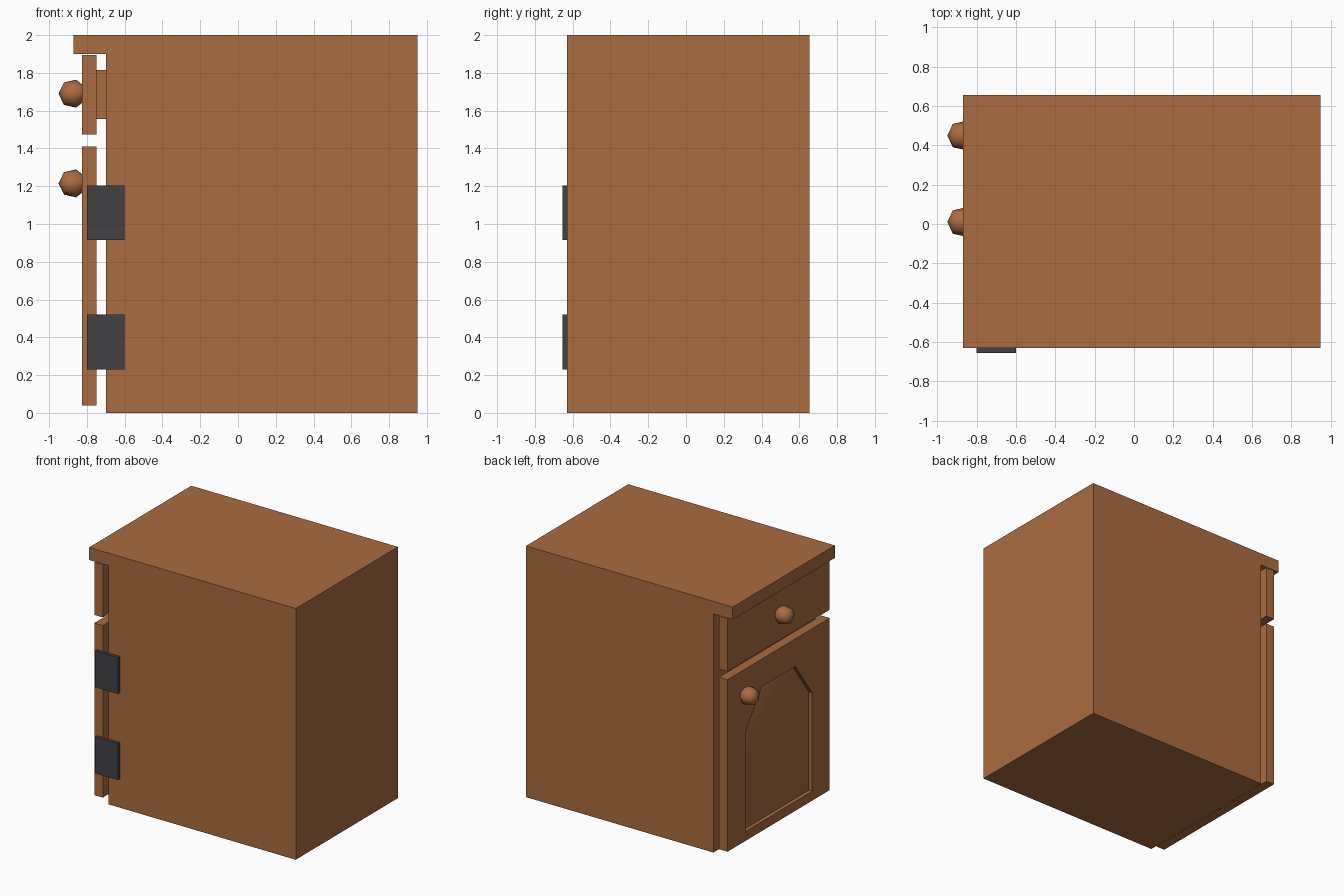
import bpy, bmesh
from math import cos, sin, pi, radians
from mathutils import Vector, Matrix

cube = bpy.data.objects.get("Cube")
if cube:
    bpy.data.objects.remove(cube, do_unlink=True)

BACK, FRONT = 0.655, -0.63          # cabinet sides along y
MID = (BACK + FRONT) / 2
HALF = (BACK - FRONT) / 2


def material(name, rgb):
    mat = bpy.data.materials.new(name)
    mat.use_nodes = True
    mat.diffuse_color = (*rgb, 1)
    mat.node_tree.nodes["Principled BSDF"].inputs["Base Color"].default_value = (*rgb, 1)
    return mat


wood = material("warm wood", (0.402, 0.150, 0.052))
iron = material("dark iron", (0.054, 0.053, 0.060))


def finish(name, bm, mat, smooth_angle=None):
    bmesh.ops.recalc_face_normals(bm, faces=bm.faces)
    mesh = bpy.data.meshes.new(name)
    bm.to_mesh(mesh)
    bm.free()
    mesh.materials.append(mat)
    obj = bpy.data.objects.new(name, mesh)
    bpy.context.collection.objects.link(obj)
    if smooth_angle:
        bpy.ops.object.select_all(action='DESELECT')
        obj.select_set(True)
        bpy.context.view_layer.objects.active = obj
        bpy.ops.object.shade_smooth_by_angle(angle=radians(smooth_angle))
    return obj


def box(name, lo, hi, mat):
    lo, hi = Vector(lo), Vector(hi)
    bm = bmesh.new()
    bmesh.ops.create_cube(bm, size=1)
    bmesh.ops.scale(bm, vec=hi - lo, verts=bm.verts)
    bmesh.ops.translate(bm, vec=(lo + hi) / 2, verts=bm.verts)
    return finish(name, bm, mat)


# Cabinet body with overhanging top, extruded from one profile
bm = bmesh.new()
profile = [(-0.7, 0), (0.95, 0), (0.95, 2), (-0.87, 2), (-0.87, 1.9), (-0.7, 1.9)]
face = bm.faces.new([bm.verts.new((x, FRONT, z)) for x, z in profile])
side = bmesh.ops.extrude_face_region(bm, geom=[face])["geom"]
bmesh.ops.translate(bm, vec=(0, BACK - FRONT, 0),
                    verts=[v for v in side if isinstance(v, bmesh.types.BMVert)])
finish("cabinet_body", bm, wood)

# Drawer front and the drawer box behind it
box("drawer_front", (-0.825, FRONT, 1.475), (-0.75, BACK, 1.895), wood)
box("drawer_box", (-0.75, FRONT + 0.08, 1.555), (-0.70, BACK - 0.08, 1.815), wood)

# Door: stacked six-point loops give slab, recess and raised panel
bm = bmesh.new()


def loop(x, levels):
    pts = [(w, z) for w, z in levels] + [(-w, z) for w, z in reversed(levels)]
    return [bm.verts.new((x, MID + w, z)) for w, z in pts]


slab = [(HALF, 0.04), (HALF, 0.9), (HALF, 1.41)]
recess = [(0.42, 0.115), (0.42, 0.9), (0.21, 1.19)]
panel = [(0.33, 0.205), (0.33, 0.87), (0.165, 1.10)]
loops = [loop(-0.75, slab), loop(-0.825, slab), loop(-0.825, recess),
         loop(-0.795, recess), loop(-0.818, panel)]
for a, b in zip(loops, loops[1:]):
    for i in range(6):
        j = (i + 1) % 6
        bm.faces.new((a[i], a[j], b[j], b[i]))
bm.faces.new(loops[0])
bm.faces.new(loops[-1])
finish("door", bm, wood, 30)


# Round knobs: a faceted half profile spun around the x axis
def knob(name, y, z):
    r, step = 0.076, 2 * pi / 7
    centre = Vector((-0.874, y, z))
    bm = bmesh.new()
    pts = [(-r * cos(i * step), r * sin(i * step)) for i in range(4)]
    verts = [bm.verts.new(centre + Vector((x, 0, h))) for x, h in pts]
    edges = [bm.edges.new(p) for p in zip(verts, verts[1:])]
    bmesh.ops.spin(bm, geom=verts + edges, cent=centre, axis=(1, 0, 0),
                   angle=2 * pi, steps=8, use_duplicate=False)
    bmesh.ops.remove_doubles(bm, verts=bm.verts, dist=0.001)
    finish(name, bm, wood, 75)


knob("drawer_knob", 0.01, 1.69)
knob("door_knob", 0.45, 1.215)

# Hinge plates joining door and cabinet side
for name, z in (("lower_hinge", 0.23), ("upper_hinge", 0.915)):
    box(name, (-0.80, -0.655, z), (-0.60, FRONT, z + 0.29), iron)
